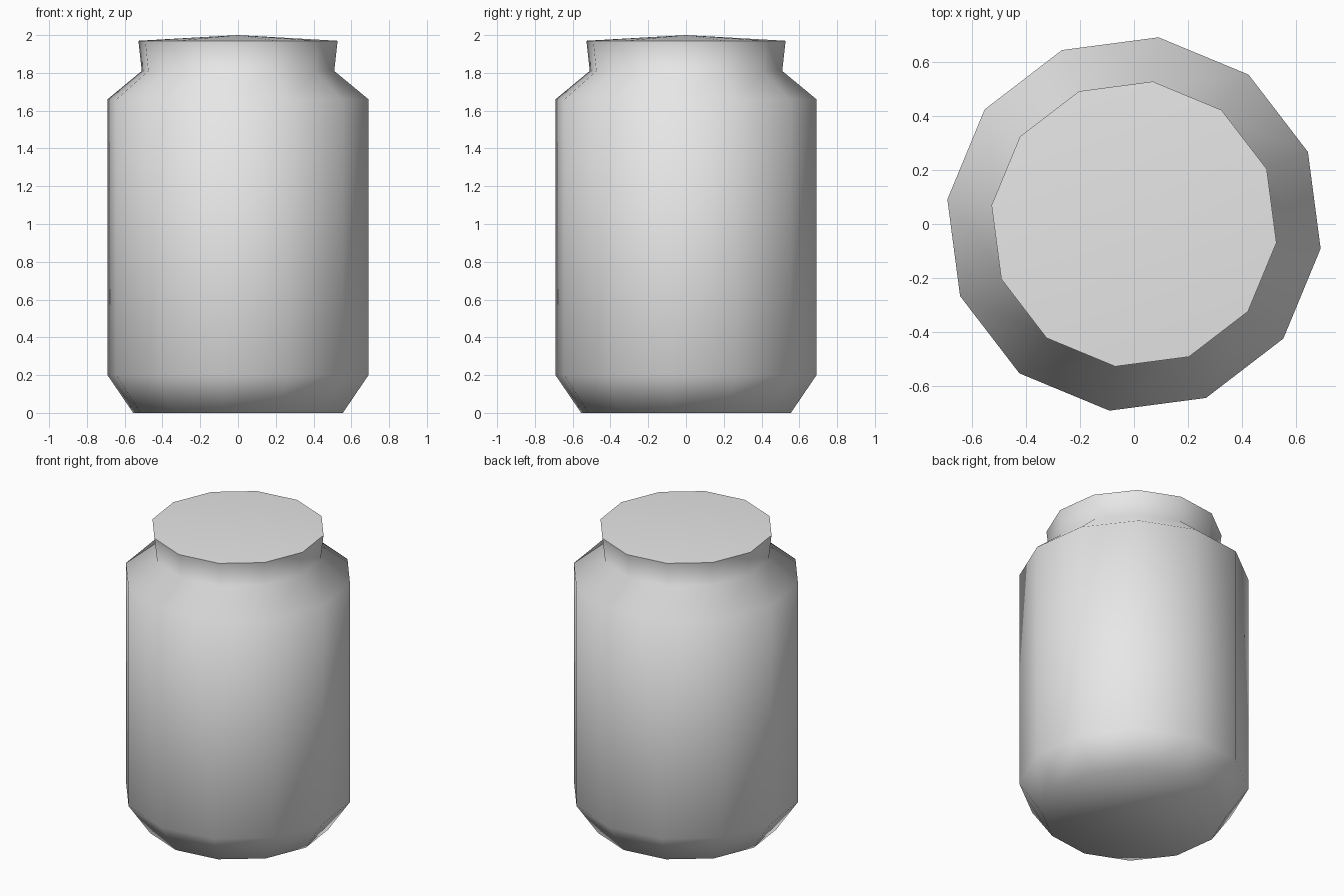
import bpy, bmesh, math

cube = bpy.data.objects.get("Cube")
if cube:
    bpy.data.objects.remove(cube, do_unlink=True)

SIDES = 12
TURN = math.radians(-7.5)
# Rings from base to lid rim: radius, height
PROFILE = [(0.56, 0), (0.697, 0.2), (0.697, 1.66), (0.514, 1.81), (0.532, 1.97)]
LID_PEAK = 2.0

grey = bpy.data.materials.new("plain grey")
grey.use_nodes = True
colour = (0.8, 0.8, 0.8, 1)
grey.diffuse_color = colour
grey.node_tree.nodes["Principled BSDF"].inputs["Base Color"].default_value = colour


def make_ring(bm, radius, z):
    angles = [TURN + math.tau * i / SIDES for i in range(SIDES)]
    return [bm.verts.new((radius * math.cos(a), radius * math.sin(a), z)) for a in angles]


bm = bmesh.new()
rings = [make_ring(bm, r, z) for r, z in PROFILE]

# Walls, shoulder and neck
for low, high in zip(rings, rings[1:]):
    for i in range(SIDES):
        j = (i + 1) % SIDES
        bm.faces.new((low[i], low[j], high[j], high[i]))

# Flat base and shallow pointed lid
bm.faces.new(rings[0][::-1])
peak = bm.verts.new((0, 0, LID_PEAK))
for i in range(SIDES):
    bm.faces.new((rings[-1][i], rings[-1][(i + 1) % SIDES], peak))

bmesh.ops.recalc_face_normals(bm, faces=bm.faces)
mesh = bpy.data.meshes.new("jar")
bm.to_mesh(mesh)
bm.free()
mesh.materials.append(grey)
jar = bpy.data.objects.new("jar", mesh)
bpy.context.collection.objects.link(jar)

# Smooth body with a crisp lid rim
bpy.ops.object.select_all(action="DESELECT")
jar.select_set(True)
bpy.context.view_layer.objects.active = jar
bpy.ops.object.shade_smooth_by_angle(angle=math.radians(65))
